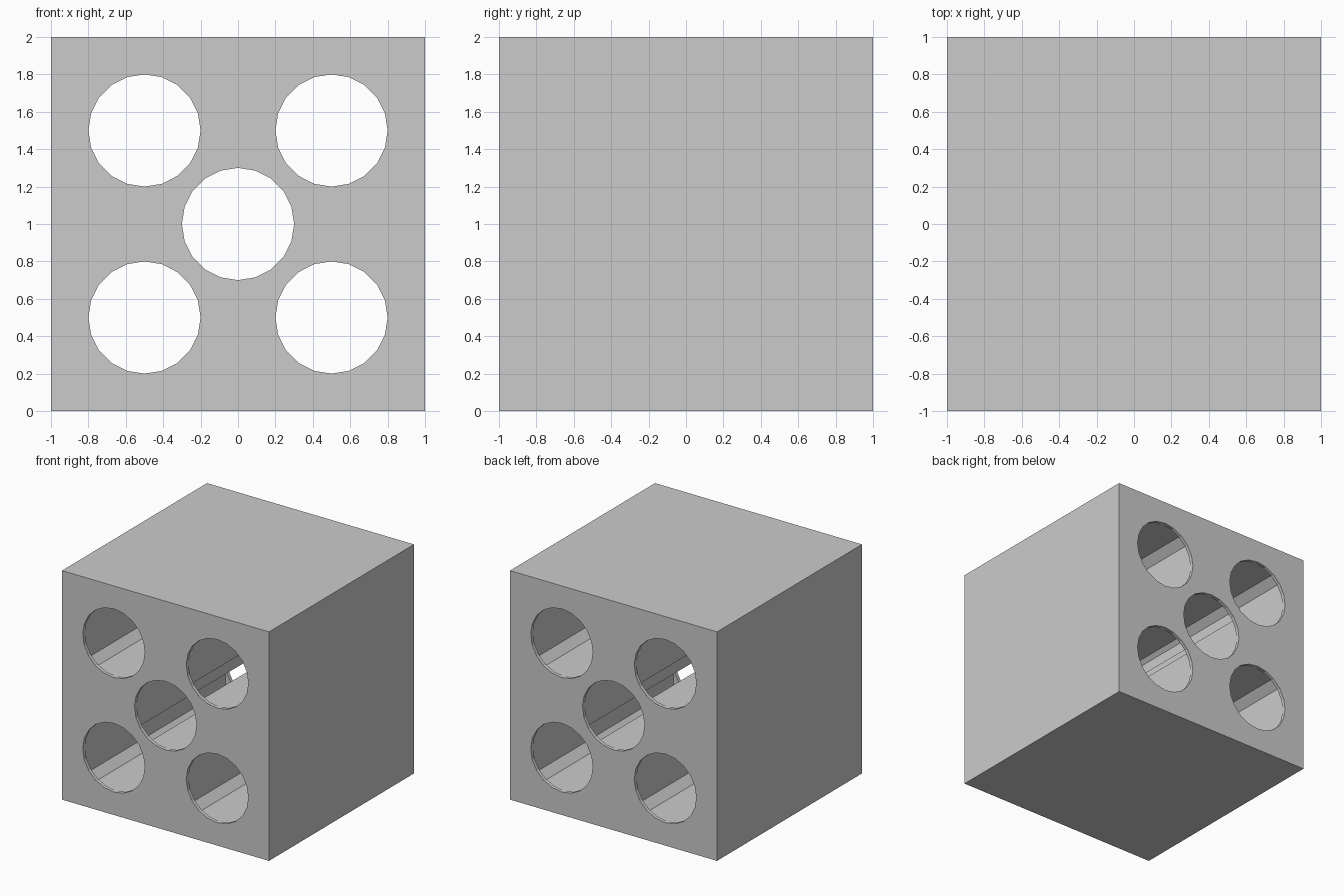
import bpy
import bmesh
from math import cos, sin, tau

if "Cube" in bpy.data.objects:
    bpy.data.objects.remove(bpy.data.objects["Cube"], do_unlink=True)

HOLES = [(0, 1), (-0.5, 0.5), (0.5, 0.5), (-0.5, 1.5), (0.5, 1.5)]
RADIUS = 0.3
HALF = 0.302      # half width of the square channel behind each round opening
CHAMFER = 0.067


def make_object(name, bm):
    bmesh.ops.recalc_face_normals(bm, faces=bm.faces)
    mesh = bpy.data.meshes.new(name)
    bm.to_mesh(mesh)
    bm.free()
    obj = bpy.data.objects.new(name, mesh)
    bpy.context.collection.objects.link(obj)
    return obj


def prism(name, outline, centre, depth):
    """Extrude an x-z outline along y, from -depth to depth."""
    bm = bmesh.new()
    cx, cz = centre
    face = bm.faces.new([bm.verts.new((cx + x, -depth, cz + z)) for x, z in outline])
    made = bmesh.ops.extrude_face_region(bm, geom=[face])["geom"]
    moved = [g for g in made if isinstance(g, bmesh.types.BMVert)]
    bmesh.ops.translate(bm, verts=moved, vec=(0, 2 * depth, 0))
    return make_object(name, bm)


# Outlines of the round opening and the chamfered square channel
circle = [(RADIUS * cos(tau * i / 20), RADIUS * sin(tau * i / 20)) for i in range(20)]
inner = HALF - CHAMFER
channel = [(HALF, -inner), (HALF, inner), (inner, HALF), (-inner, HALF),
           (-HALF, inner), (-HALF, -inner), (-inner, -HALF), (inner, -HALF)]

# Block
bm = bmesh.new()
bmesh.ops.create_cube(bm, size=2)
bmesh.ops.translate(bm, verts=bm.verts, vec=(0, 0, 1))
block = make_object("pierced_block", bm)

grey = bpy.data.materials.new("light grey")
grey.use_nodes = True
colour = (0.6, 0.6, 0.6, 1)
grey.diffuse_color = colour
grey.node_tree.nodes["Principled BSDF"].inputs["Base Color"].default_value = colour
block.data.materials.append(grey)

# Cut the inner channels, which meet along the diagonals, then the round openings
bpy.context.view_layer.objects.active = block
for outline, depth in ((channel, 0.97), (circle, 1.1)):
    for centre in HOLES:
        cutter = prism("hole_cutter", outline, centre, depth)
        cutter.hide_render = True
        cut = block.modifiers.new("hole", "BOOLEAN")
        cut.operation = "DIFFERENCE"
        cut.solver = "EXACT"
        cut.object = cutter
        bpy.ops.object.modifier_apply(modifier=cut.name)
        bpy.data.objects.remove(cutter, do_unlink=True)

for polygon in block.data.polygons:
    polygon.use_smooth = False
